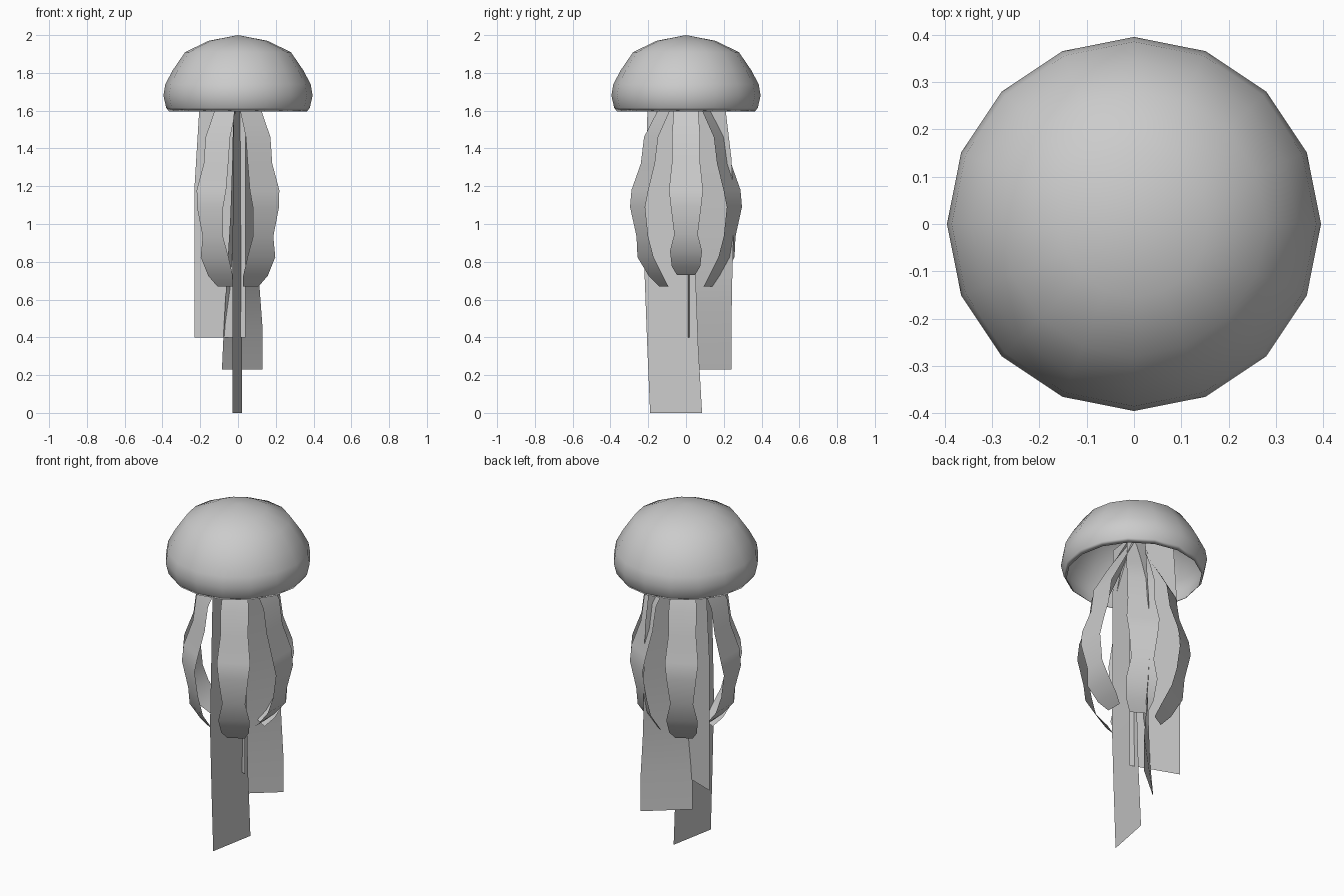
import bpy, math
from mathutils import Matrix

cube = bpy.data.objects.get("Cube")
if cube:
    bpy.data.objects.remove(cube, do_unlink=True)

grey = bpy.data.materials.new("pale_grey")
grey.use_nodes = True
grey.diffuse_color = (0.6, 0.6, 0.6, 1)
grey.node_tree.nodes["Principled BSDF"].inputs["Base Color"].default_value = (0.6, 0.6, 0.6, 1)


def make_object(name, verts, faces):
    mesh = bpy.data.meshes.new(name)
    mesh.from_pydata(verts, [], faces)
    mesh.materials.append(grey)
    mesh.polygons.foreach_set("use_smooth", [True] * len(mesh.polygons))
    obj = bpy.data.objects.new(name, mesh)
    bpy.context.collection.objects.link(obj)
    return obj


def make_strip(name, rows):
    """Join pairs of edge points into a thin sheet."""
    verts = [p for row in rows for p in row]
    faces = [(k, k + 1, k + 3, k + 2) for k in range(0, len(verts) - 2, 2)]
    return make_object(name, verts, faces)


# Bell: 16-sided lathe, a thin shell with a hollow underside
SIDES = 16
outer = [(0.155, 1.97), (0.28, 1.91), (0.345, 1.815), (0.385, 1.74), (0.395, 1.68), (0.38, 1.615), (0.365, 1.595)]
inner = [(r - 0.012, z - 0.01) for r, z in reversed(outer[:-1])]
profile = outer + inner
verts = [(r * math.cos(math.tau * i / SIDES), r * math.sin(math.tau * i / SIDES), z)
         for r, z in profile for i in range(SIDES)]
top, under = len(verts), len(verts) + 1
verts += [(0, 0, 2), (0, 0, 1.988)]
faces = []
last = (len(profile) - 1) * SIDES
for i in range(SIDES):
    j = (i + 1) % SIDES
    faces.append((top, i, j))
    faces.append((under, last + j, last + i))
    for k in range(len(profile) - 1):
        a, b = k * SIDES, (k + 1) * SIDES
        faces.append((a + i, b + i, b + j, a + j))
make_object("bell", verts, faces)

# Mouth arms: six wavy sheets (radius, height, half width) round the axis
arm = [(0.02, 1.8, 0.04), (0.14, 1.6, 0.065), (0.22, 1.46, 0.075), (0.24, 1.32, 0.075),
       (0.29, 1.18, 0.09), (0.305, 1.09, 0.08), (0.275, 0.94, 0.062), (0.255, 0.84, 0.085),
       (0.19, 0.75, 0.075), (0.14, 0.7, 0.048)]
for i in range(6):
    side_arm = i % 3 == 0
    lift, spread = (0.1, 1) if side_arm else (-0.1, 0.97)
    rows = []
    for r, z, w in arm:
        height = z + lift * max(0, 1 - z)
        rows.append([(r * spread, -w, height), (r * spread, w, height)])
    obj = make_strip(f"mouth_arm_{i + 1}", rows)
    obj.data.transform(Matrix.Rotation(math.radians(60 * i), 4, "Z"))

# Trailing ribbons: (height, first edge x, y, second edge x, y)
ribbons = {
    "long_ribbon": [(0, -0.03, -0.19, 0.022, 0.085), (0.35, -0.03, -0.205, 0.022, 0.065),
                    (0.75, -0.03, -0.22, 0.022, 0.05), (1.85, -0.02, -0.2, 0.015, 0.05)],
    "short_ribbon": [(0.4, -0.23, 0.11, 0.04, 0.01), (1.2, -0.23, 0.11, 0.04, 0.01),
                     (1.85, -0.19, 0.1, 0.04, 0.01)],
    "middle_ribbon": [(0.23, -0.085, 0.06, 0.13, 0.24), (0.45, -0.075, 0.045, 0.13, 0.24),
                      (0.72, -0.06, 0.0, 0.11, 0.245), (1.05, -0.04, -0.02, 0.1, 0.255),
                      (1.35, -0.03, -0.03, 0.1, 0.24), (1.85, -0.02, -0.04, 0.08, 0.18)],
}
for name, rows in ribbons.items():
    make_strip(name, [[(x0, y0, z), (x1, y1, z)] for z, x0, y0, x1, y1 in rows])
